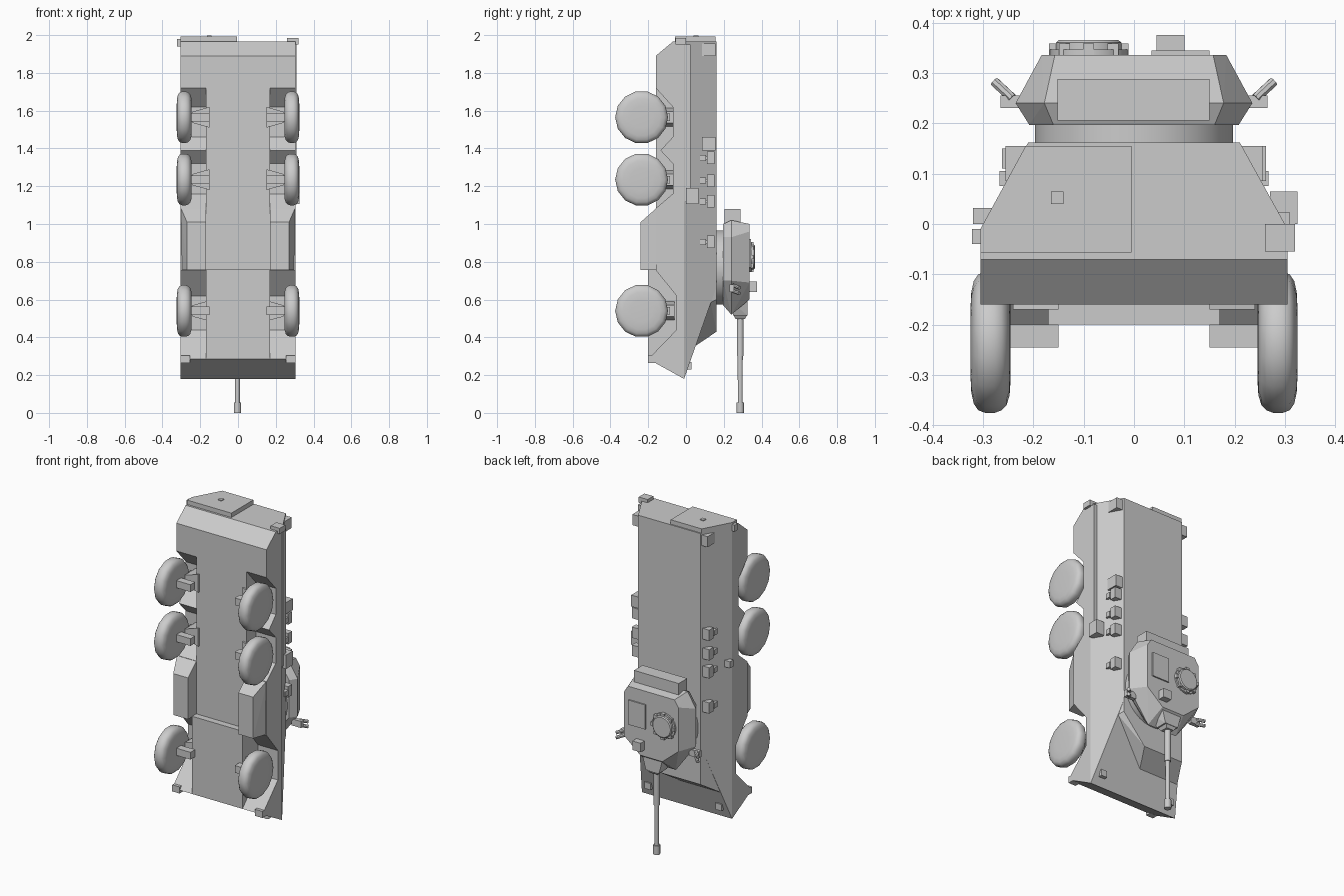
import bpy, bmesh, math
from mathutils import Vector

if "Cube" in bpy.data.objects:
    bpy.data.objects.remove(bpy.data.objects["Cube"])

paint = bpy.data.materials.new("plain_grey")
paint.diffuse_color = (0.6, 0.6, 0.6, 1)
paint.use_nodes = True
paint.node_tree.nodes["Principled BSDF"].inputs["Base Color"].default_value = paint.diffuse_color


def finish(name, bm, smooth=False):
    bmesh.ops.recalc_face_normals(bm, faces=bm.faces[:])
    me = bpy.data.meshes.new(name)
    bm.to_mesh(me)
    bm.free()
    me.materials.append(paint)
    ob = bpy.data.objects.new(name, me)
    bpy.context.collection.objects.link(ob)
    if smooth:
        bpy.ops.object.select_all(action='DESELECT')
        ob.select_set(True)
        bpy.context.view_layer.objects.active = ob
        bpy.ops.object.shade_smooth_by_angle(angle=math.radians(40))
    return ob


def solid(name, pts):
    """Convex solid around a few points."""
    bm = bmesh.new()
    vs = [bm.verts.new(p) for p in pts]
    bmesh.ops.convex_hull(bm, input=vs)
    bmesh.ops.dissolve_limit(bm, angle_limit=0.01, verts=bm.verts[:], edges=bm.edges[:])
    return finish(name, bm)


def box(name, x0, x1, y0, y1, z0, z1):
    return solid(name, [(x, y, z) for x in (x0, x1) for y in (y0, y1) for z in (z0, z1)])


def prism(name, profile, x0, x1):
    """Extrude a (y, z) profile across x."""
    bm = bmesh.new()
    face = bm.faces.new([bm.verts.new((x0, y, z)) for y, z in profile])
    out = bmesh.ops.extrude_face_region(bm, geom=[face])
    bmesh.ops.translate(bm, vec=(x1 - x0, 0, 0),
                        verts=[v for v in out['geom'] if isinstance(v, bmesh.types.BMVert)])
    return finish(name, bm)


def lathe(name, start, axis, profile, sides):
    """Turn (distance, radius) pairs around an axis."""
    bm = bmesh.new()
    rot = Vector((0, 0, 1)).rotation_difference(Vector(axis))
    rings = []
    for d, r in profile:
        rings.append([bm.verts.new(Vector(start) + rot @ Vector(
            (r * math.cos(2 * math.pi * (i + .5) / sides), r * math.sin(2 * math.pi * (i + .5) / sides), d)))
            for i in range(sides)])
    for a, b in zip(rings, rings[1:]):
        for i in range(sides):
            j = (i + 1) % sides
            bm.faces.new((a[i], a[j], b[j], b[i]))
    bm.faces.new(rings[0])
    bm.faces.new(rings[-1])
    return finish(name, bm, True)


def both(pts):
    return [(s * x, y, z) for x, y, z in pts for s in (-1, 1)]


# Hull: sloped upper body, central belly, side skirts with wheel arches
solid("upper_hull", both([(.305, -.05, 1.965), (.305, -.01, 1.965), (.21, .162, 1.965),
                          (.305, -.05, .202), (.305, -.01, .18), (.21, .162, .67)]))
prism("belly", [(-.04, 1.965), (-.07, 1.965), (-.16, 1.89), (-.16, .76), (-.2, .76),
                (-.2, .285), (-.04, .1966)], -.17, .17)
skirt = [(-.04, 1.965), (-.07, 1.965), (-.16, 1.89), (-.16, 1.72), (-.07, 1.62), (-.07, 1.46),
         (-.135, 1.39), (-.07, 1.32), (-.07, 1.16), (-.16, 1.083), (-.16, .755), (-.05, .62),
         (-.05, .44), (-.2, .285), (-.04, .1966)]

# Driver's hump on the sloping nose
solid("driver_hump", [(-.27, .05, .355), (0, .05, .355), (-.21, .162, .43), (.06, .162, .43),
                      (-.225, .13, .585), (.225, .13, .585), (-.21, .162, .6), (.21, .162, .6),
                      (-.21, .162, .67), (.21, .162, .67)])

# Wheel profile across its width: (distance, radius)
tyre = [(0, .075), (.002, .105), (.008, .125), (.018, .135), (.032, .14), (.05, .14),
        (.064, .135), (.073, .122), (.078, .1), (.08, .06)]
wheel_z = (.54, 1.235, 1.565)

for s, side in ((1, "right"), (-1, "left")):
    prism("skirt_" + side, skirt, s * .17, s * .305)
    solid("step_box_" + side, [(s * x, y, z) for x, y, z in (
        (.17, -.15, 1.09), (.305, -.15, 1.09), (.17, -.15, .757), (.3, -.15, .757),
        (.17, -.24, 1.01), (.27, -.24, 1.01), (.17, -.24, .757), (.27, -.24, .757))])
    for n, z in enumerate(wheel_z):
        lathe(f"wheel_{side}_{n}", (s * .245, -.235, z), (s, 0, 0), tyre, 14)
        box(f"axle_arm_{side}_{n}", s * .15, s * .26, -.245, -.2, z - .022, z + .022)
        solid(f"axle_mount_{side}_{n}", [(s * x, y, z + dz * k) for x, dz in ((.15, .055), (.24, .03))
                                         for y in (-.17, -.06) for k in (-1, 1)])
        box(f"arch_stop_{side}_{n}", s * .24, s * .26, -.105, -.085, z - .02, z + .02)
    # Side fittings on the sloped wall
    for n, z in enumerate((1.35, 1.23, 1.12, .905)):
        box(f"side_block_{side}_{n}", s * .2, s * .262, .11, .15, z - .033, z + .033)
        box(f"side_knob_{side}_{n}", s * .235, s * .267, .075, .105, z - .016, z + .016)
        box(f"side_pin_{side}_{n}", s * .235, s * .25, .1, .115, z - .008, z + .008)
    box("rear_corner_block_" + side, s * .2, s * .255, .085, .155, 1.89, 1.955)
    box("headlight_" + side, s * .22, s * .26, 0, .03, .23, .27)
    box("tow_bracket_" + side, s * .255, s * .305, -.2, -.165, .265, .305)
    # Smoke launchers on the turret cheeks
    box("launcher_base_" + side, s * .2, s * .265, .23, .255, .64, .68)
    for z in (.645, .675):
        lathe(f"launcher_tube_{side}_{z}", (s * .242, .25, z), (s * .7, .65, -.25),
              [(0, .01), (.05, .01)], 8)

# One-off hull fittings
box("side_block_large", .2, .262, .085, .155, 1.39, 1.46)
box("side_rail", .275, .309, -.008, .024, 1.12, 1.95)
box("side_case", .27, .325, 0, .065, 1.105, 1.19)
box("rear_lamp_right", .26, .32, -.055, 0, 1.95, 1.985)
box("rear_lamp_left", -.322, -.29, -.04, -.01, 1.94, 1.98)
box("side_lamp_left", -.32, -.28, 0, .032, 1.12, 1.16)

# Rear door plate with handle
solid("rear_door", [(x, y, z) for x, y in ((-.305, -.057), (-.305, -.01), (-.215, .155),
                                           (-.005, .155), (-.005, -.057)) for z in (1.96, 1.992)])
box("door_handle", -.165, -.14, .04, .065, 1.985, 1.997)

# Turret: ring, faceted body, rear bin
lathe("turret_ring", (0, .155, .77), (0, 1, 0), [(0, .197), (.045, .197)], 32)
solid("turret", both([(.16, .197, 1.0), (.208, .197, .93), (.208, .197, .7), (.09, .197, .57),
                      (.178, .24, 1.02), (.235, .24, .93), (.235, .24, .7), (.1, .24, .52),
                      (.157, .336, 1.0), (.183, .336, .96), (.183, .336, .69), (.075, .336, .6)]))
box("turret_bin", -.152, .15, .205, .288, .98, 1.08)

# Roof fittings
lathe("cupola", (-.09, .33, .825), (0, 1, 0), [(0, .078), (.016, .078), (.016, .066), (.03, .066),
                                              (.035, .06)], 20)
for n in range(8):
    a = 2 * math.pi * n / 8
    x, z = -.09 + .068 * math.cos(a), .825 + .068 * math.sin(a)
    box(f"periscope_{n}", x - .011, x + .011, .335, .358, z - .011, z + .011)
box("roof_hatch", .035, .15, .33, .344, .77, .92)
box("sight", .045, .1, .33, .375, .64, .695)

# Gun
solid("mantlet", both([(.075, .245, .585), (.07, .325, .61), (.045, .25, .515), (.045, .325, .515)]))
solid("gun_collar", both([(.04, .25, .52), (.04, .325, .52), (.025, .262, .497), (.025, .312, .497)]))
lathe("gun_barrel", (-.003, .287, 0), (0, 0, 1),
      [(0, .02), (.055, .02), (.055, .013), (.3, .014), (.3, .018), (.53, .018)], 12)
